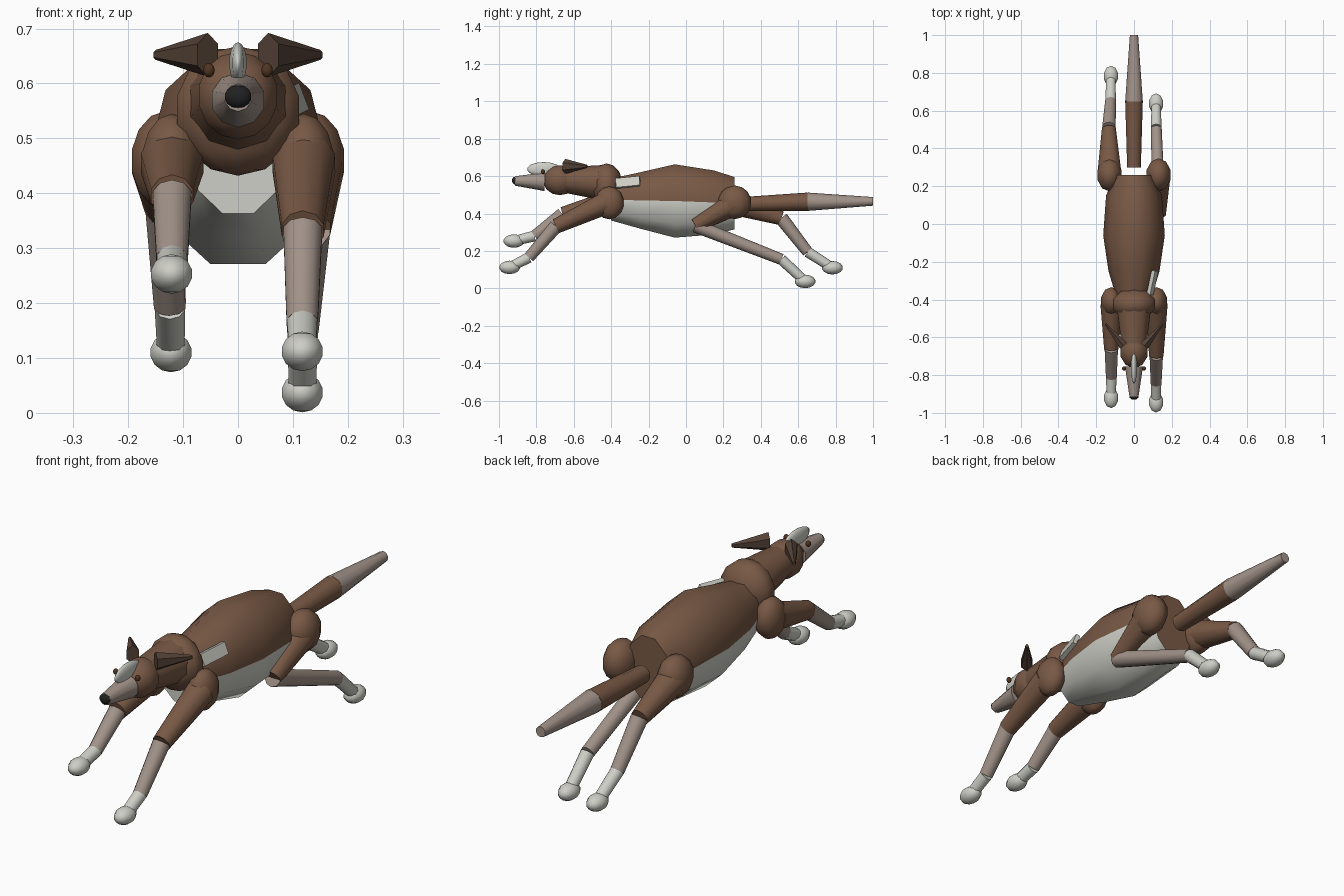
import bpy, bmesh, math
from mathutils import Vector

if "Cube" in bpy.data.objects:
    bpy.data.objects.remove(bpy.data.objects["Cube"])


def material(name, rgb):
    m = bpy.data.materials.new(name)
    m.diffuse_color = (*rgb, 1)
    m.use_nodes = True
    m.node_tree.nodes["Principled BSDF"].inputs["Base Color"].default_value = m.diffuse_color
    return m


BROWN = material("brown_coat", (0.19, 0.10, 0.06))
DARK = material("dark_ear", (0.09, 0.055, 0.038))
GREY = material("grey_brown", (0.36, 0.29, 0.25))
WHITE = material("white_fur", (0.62, 0.62, 0.57))
EYE = material("eye_brown", (0.08, 0.035, 0.015))
BLACK = material("nose_black", (0.015, 0.015, 0.015))


def finish(name, mat, angle=50):
    ob = bpy.context.object
    ob.name = name
    ob.data.materials.append(mat)
    bpy.ops.object.shade_smooth_by_angle(angle=math.radians(angle))
    return ob


def ball(name, loc, radii, mat, seg=10, rings=7):
    bpy.ops.mesh.primitive_uv_sphere_add(segments=seg, ring_count=rings, radius=1, location=loc)
    bpy.context.object.scale = radii
    return finish(name, mat)


def limb(name, a, b, r1, r2, mat, sides=10):
    a, b = Vector(a), Vector(b)
    d = b - a
    bpy.ops.mesh.primitive_cone_add(vertices=sides, radius1=r1, radius2=r2,
                                    depth=d.length, location=(a + b) / 2)
    bpy.context.object.rotation_euler = d.to_track_quat('Z', 'Y').to_euler()
    return finish(name, mat)


# body: ten-sided loft, white below the side line (y, centre z, rx, rz)
sections = [(-0.40, 0.475, 0.090, 0.118), (-0.25, 0.470, 0.135, 0.157),
            (-0.06, 0.467, 0.163, 0.206), (0.15, 0.459, 0.148, 0.180),
            (0.26, 0.455, 0.105, 0.147)]
bm = bmesh.new()
rings = []
for y, z, rx, rz in sections:
    rings.append([bm.verts.new((rx * math.cos(i * math.tau / 10), y,
                                z + rz * math.sin(i * math.tau / 10))) for i in range(10)])
for r0, r1 in zip(rings, rings[1:]):
    for i in range(10):
        j = (i + 1) % 10
        f = bm.faces.new((r0[i], r0[j], r1[j], r1[i]))
        f.material_index = 1 if i >= 5 else 0
bm.faces.new(rings[0]).material_index = 1
bm.faces.new(rings[-1])
bmesh.ops.recalc_face_normals(bm, faces=bm.faces)
me = bpy.data.meshes.new("body")
bm.to_mesh(me)
bm.free()
body = bpy.data.objects.new("body", me)
bpy.context.collection.objects.link(body)
bpy.context.view_layer.objects.active = body
body.select_set(True)
finish("body", BROWN)
me.materials.append(WHITE)

# white patch behind the right shoulder
bpy.ops.mesh.primitive_cube_add(size=1, location=(0.098, -0.31, 0.567))
patch = bpy.context.object
patch.scale = (0.02, 0.13, 0.052)
patch.rotation_euler = (math.radians(6), math.radians(-20), math.radians(-14))
finish("shoulder_patch", WHITE, 30)

# chest, neck and head
ball("chest", (0, -0.425, 0.55), (0.12, 0.087, 0.118), BROWN)
limb("neck", (0, -0.44, 0.565), (0, -0.65, 0.58), 0.095, 0.068, BROWN)
ball("head", (0, -0.675, 0.578), (0.077, 0.09, 0.08), BROWN)
limb("muzzle", (0, -0.755, 0.57), (0, -0.915, 0.574), 0.05, 0.025, GREY)
ball("nose", (0, -0.913, 0.576), (0.026, 0.018, 0.021), BLACK)
ball("blaze", (0, -0.76, 0.637), (0.017, 0.09, 0.038), WHITE)

# eyes and ears
for s, side in ((-1, "left"), (1, "right")):
    ball(side + "_eye", (s * 0.053, -0.765, 0.624), (0.011, 0.011, 0.013), EYE)
    ear = limb(side + "_ear", (s * 0.055, -0.645, 0.652), (s * 0.15, -0.53, 0.652),
               0.04, 0.009, DARK, 6)
    ear.scale.x = 0.7 if abs(ear.matrix_basis.to_3x3().col[0].z) < 0.5 else 1
    ear.scale.y = 0.7 if ear.scale.x == 1 else 1
    # joint balls
    ball(side + "_shoulder", (s * 0.12, -0.41, 0.457), (0.058, 0.078, 0.088), BROWN)
    ball(side + "_hip", (s * 0.13, 0.26, 0.46), (0.068, 0.09, 0.09), BROWN)

# legs: root, mid joint, lower joint, paw centre, upper radii
legs = {
    "right_front": ((0.12, -0.43, 0.455), (0.118, -0.695, 0.332), (0.117, -0.84, 0.165),
                    (0.117, -0.943, 0.112), 0.06, 0.04),
    "left_front": ((-0.12, -0.43, 0.455), (-0.12, -0.66, 0.395), (-0.12, -0.81, 0.28),
                   (-0.121, -0.92, 0.253), 0.06, 0.04),
    "right_hind": ((0.13, 0.26, 0.455), (0.132, 0.05, 0.335), (0.118, 0.51, 0.155),
                   (0.117, 0.637, 0.037), 0.066, 0.038),
    "left_hind": ((-0.13, 0.27, 0.455), (-0.133, 0.51, 0.375), (-0.124, 0.65, 0.195),
                  (-0.122, 0.783, 0.11), 0.066, 0.038),
}
for name, (root, mid, low, paw, r1, r2) in legs.items():
    limb(name + "_upper_leg", root, mid, r1, r2, BROWN)
    limb(name + "_lower_leg", mid, low, 0.037, 0.03, GREY)
    limb(name + "_pastern", low, paw, 0.029, 0.026, WHITE)
    ball(name + "_paw", paw, (0.04, 0.056, 0.036), WHITE)

# tail
limb("tail", (0, 0.30, 0.45), (0, 0.65, 0.463), 0.038, 0.049, BROWN)
limb("tail_tip", (0, 0.65, 0.463), (0, 1.0, 0.465), 0.049, 0.023, GREY)
